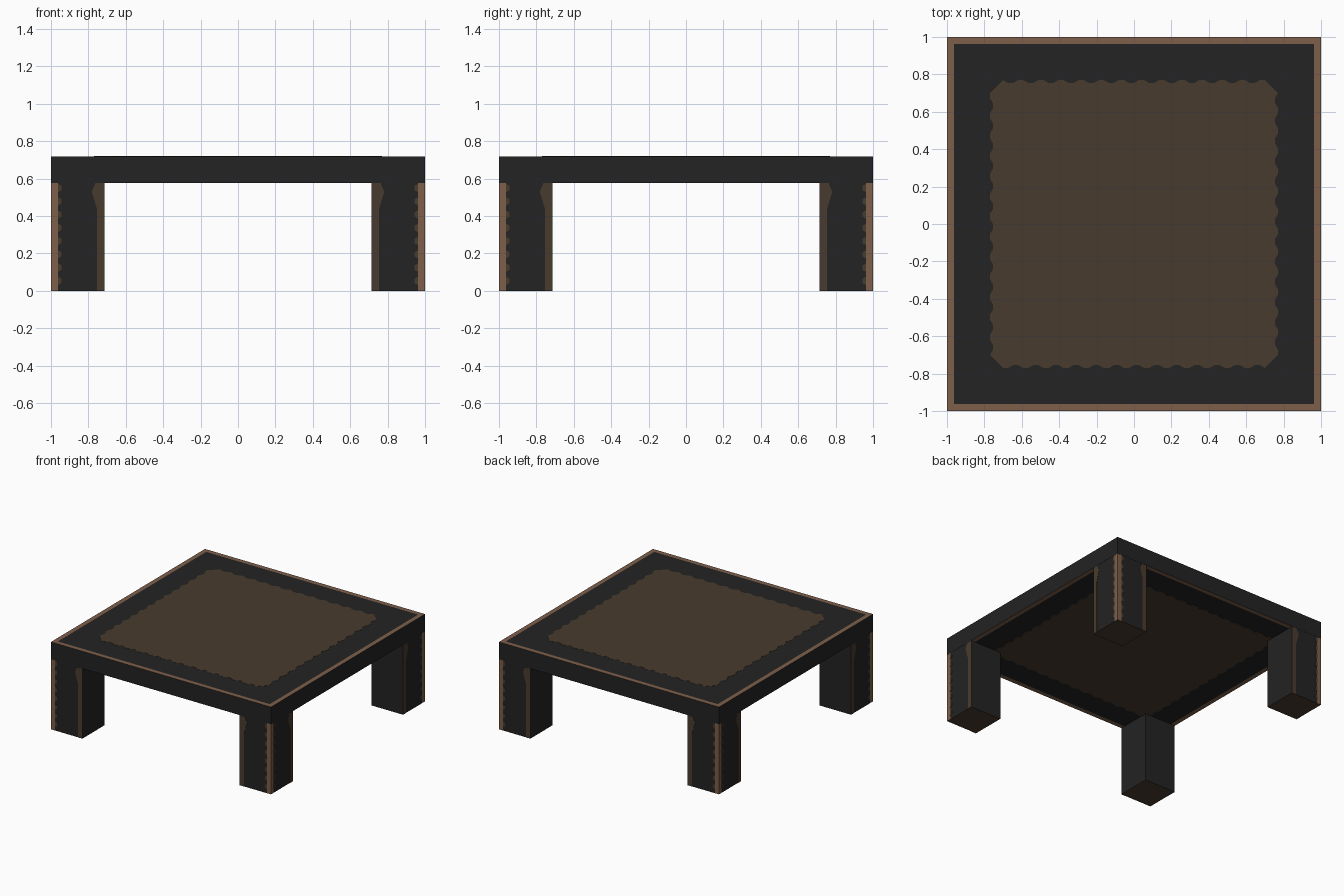
import bpy, bmesh
from mathutils import Vector

if "Cube" in bpy.data.objects:
    bpy.data.objects.remove(bpy.data.objects["Cube"])

TOP, UNDER, IN, EDGE, T = 0.72, 0.575, 0.715, 0.963, 0.0015


def srgb(r, g, b):
    f = lambda c: c / 12.92 if c <= 0.04045 else ((c + 0.055) / 1.055) ** 2.4
    return (f(r / 255), f(g / 255), f(b / 255), 1)


def material(name, col):
    m = bpy.data.materials.new(name)
    m.diffuse_color = col
    m.use_nodes = True
    m.node_tree.nodes["Principled BSDF"].inputs["Base Color"].default_value = m.diffuse_color
    return m


BLACK, DARK, LIGHT = 0, 1, 2
MATS = [material("charcoal", srgb(35, 35, 35)),
        material("dark brown", srgb(73, 59, 45)),
        material("light brown", srgb(126, 95, 74))]


def finish(name, bm):
    bmesh.ops.recalc_face_normals(bm, faces=bm.faces)
    me = bpy.data.meshes.new(name)
    bm.to_mesh(me)
    bm.free()
    for m in MATS:
        me.materials.append(m)
    ob = bpy.data.objects.new(name, me)
    bpy.context.collection.objects.link(ob)
    return ob


def box(name, lo, hi, cuts, rule):
    """Box cut along (axis, value) planes, each face coloured by rule(centre, normal)."""
    bm = bmesh.new()
    bmesh.ops.create_cube(bm, size=1)
    for v in bm.verts:
        v.co = Vector([(lo[i] + hi[i]) / 2 + v.co[i] * abs(hi[i] - lo[i]) for i in range(3)])
    for axis, val in cuts:
        n = Vector((0, 0, 0))
        n[axis] = 1
        bmesh.ops.bisect_plane(bm, geom=bm.verts[:] + bm.edges[:] + bm.faces[:],
                               plane_co=n * val, plane_no=n)
    bmesh.ops.recalc_face_normals(bm, faces=bm.faces)
    bm.normal_update()
    for f in bm.faces:
        f.material_index = rule(f.calc_center_median(), f.normal)
    return finish(name, bm)


def plate(name, polys, to3d):
    """Thin dark brown plates; to3d(u, v, depth) places the outline points."""
    bm = bmesh.new()
    for pts in polys:
        a = [bm.verts.new(to3d(u, v, -0.001)) for u, v in pts]
        b = [bm.verts.new(to3d(u, v, T)) for u, v in pts]
        bm.faces.new(a)
        bm.faces.new(b)
        for i in range(len(a)):
            j = (i + 1) % len(a)
            bm.faces.new((a[i], a[j], b[j], b[i]))
    for f in bm.faces:
        f.material_index = DARK
    return finish(name, bm)


# Table slab with light brown rim on top and underside
box("table_top", (-1, -1, UNDER + T), (1, 1, TOP - T),
    [(a, s * EDGE) for a in (0, 1) for s in (-1, 1)],
    lambda c, n: LIGHT if abs(n.z) > 0.5 and max(abs(c.x), abs(c.y)) > EDGE else BLACK)

# Scalloped centre panel outline: 13 bumps per side, chamfered corners
outline = []
steps = 13 * 4
for dx, dy in ((1, 0), (0, 1), (-1, 0), (0, -1)):
    for i in range(steps + 1):
        t = -0.70 + 1.40 * i / steps
        r = 0.77 if i % 4 in (0, 1) else 0.754
        # along the direction (dx, dy), offset outwards to its right
        outline.append((dx * t + dy * r, dy * t - dx * r))
plate("top_panel", [outline], lambda u, v, d: (u, v, TOP - T + d))
plate("underside_panel", [outline], lambda u, v, d: (u, v, UNDER + T - d))

# Outlines on a leg face: u is the distance from the table centre, v is height
inner_strip = [(IN, 0), (0.755, 0), (0.755, 0.44), (0.782, 0.53), (0.762, UNDER), (IN, UNDER)]
teeth = []
for k in range(8):
    z = 0.055 + 0.071 * k
    teeth.append([(EDGE, z - 0.025), (0.944, z - 0.014), (0.944, z + 0.010), (EDGE, z + 0.02)])

# Four corner legs with painted strips on their outer faces
for sx, xname in ((-1, "left"), (1, "right")):
    for sy, yname in ((-1, "front"), (1, "back")):
        name = f"{yname}_{xname}_leg"
        o = 1 - T

        def rule(c, n):
            if n.z < -0.5:
                return DARK
            if n.x * sx > 0.5 and abs(c.y) > EDGE or n.y * sy > 0.5 and abs(c.x) > EDGE:
                return LIGHT
            return BLACK

        xs, ys = sorted((sx * IN, sx * o)), sorted((sy * IN, sy * o))
        box(name, (xs[0], ys[0], 0), (xs[1], ys[1], UNDER + T),
            [(0, sx * EDGE), (1, sy * EDGE)], rule)
        plate(name + "_trim_y", [inner_strip] + teeth,
              lambda u, v, d: (sx * u, sy * (o + d), v))
        plate(name + "_trim_x", [inner_strip] + teeth,
              lambda u, v, d: (sx * (o + d), sy * u, v))
